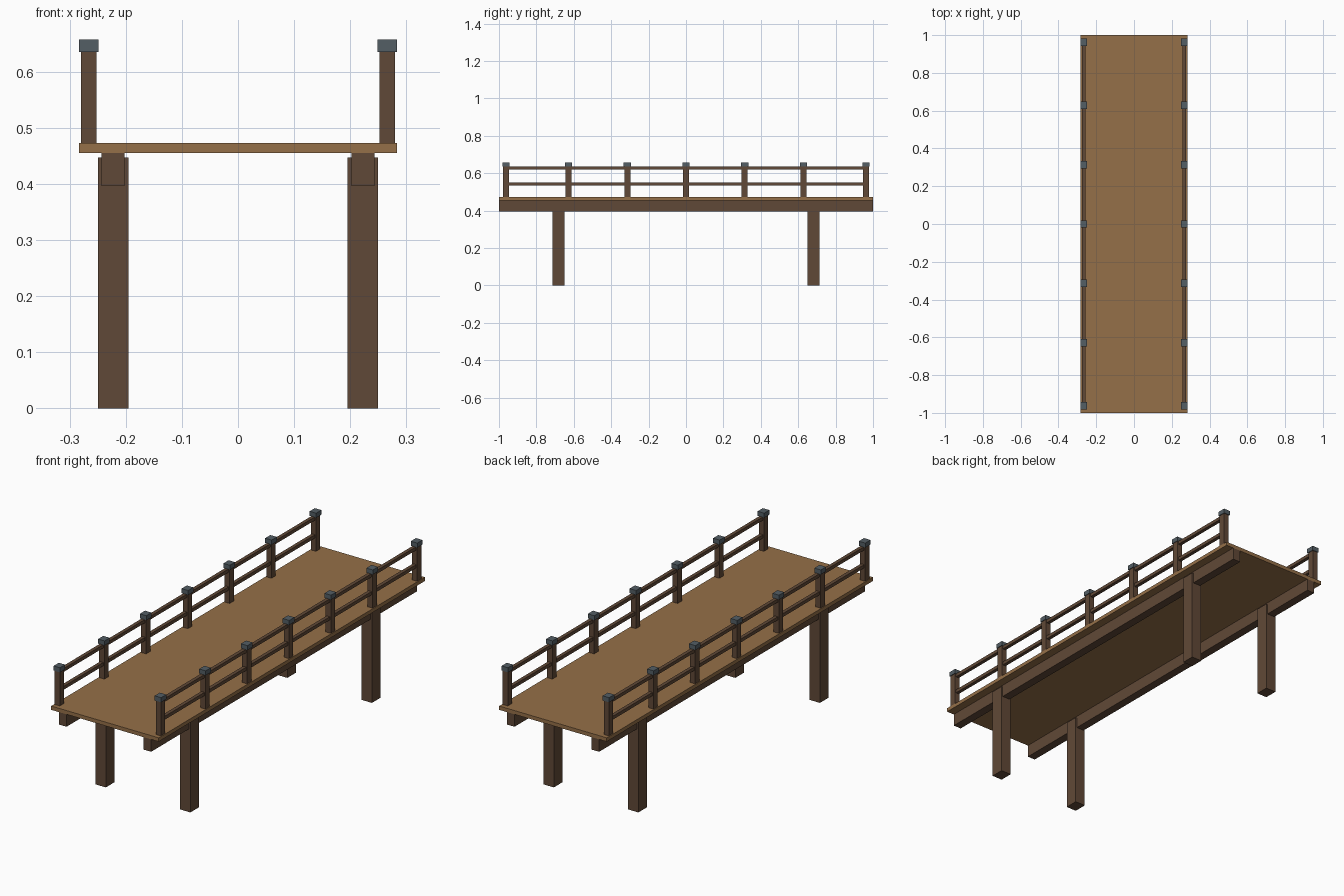
import bpy
import bmesh
from mathutils import Matrix, Vector

cube = bpy.data.objects.get("Cube")
if cube:
    bpy.data.objects.remove(cube, do_unlink=True)


def make_material(name, rgb):
    mat = bpy.data.materials.new(name)
    mat.use_nodes = True
    color = (*rgb, 1)
    mat.diffuse_color = color
    mat.node_tree.nodes["Principled BSDF"].inputs["Base Color"].default_value = color
    return mat


plank = make_material("light plank wood", (0.30, 0.16, 0.065))
timber = make_material("dark timber", (0.118, 0.066, 0.038))
slate = make_material("slate grey cap", (0.088, 0.112, 0.128))


def box(name, x, y, width, depth, bottom, top, mat):
    """Box centred on x, y, spanning bottom to top."""
    bm = bmesh.new()
    size = Matrix.Diagonal((width, depth, top - bottom, 1))
    bmesh.ops.create_cube(bm, size=1, matrix=size)
    mesh = bpy.data.meshes.new(name)
    bm.to_mesh(mesh)
    bm.free()
    mesh.materials.append(mat)
    obj = bpy.data.objects.new(name, mesh)
    obj.location = Vector((x, y, (bottom + top) / 2))
    bpy.context.collection.objects.link(obj)
    return obj


DECK_BOTTOM, DECK_TOP = 0.455, 0.473
POST_TOP, CAP_TOP = 0.635, 0.657
RAIL_X, SUPPORT_X = 0.266, 0.2225
POST_YS = (-0.9625, -0.628, -0.314, 0, 0.314, 0.628, 0.9625)

# Walkway
box("deck", 0, 0, 0.566, 2, DECK_BOTTOM, DECK_TOP, plank)

for side, sx in (("left", 1), ("right", -1)):
    # Beam and legs under the deck
    box(f"{side}_beam", sx * SUPPORT_X, 0, 0.041, 2, 0.396, DECK_BOTTOM, timber)
    for end, sy in (("front", -1), ("back", 1)):
        box(f"{end}_{side}_leg", sx * SUPPORT_X, sy * 0.682,
            0.054, 0.064, 0, 0.447, timber)

    # Railing posts with caps
    for i, y in enumerate(POST_YS, 1):
        box(f"{side}_post_{i}", sx * RAIL_X, y, 0.027, 0.032, DECK_TOP, POST_TOP, timber)
        box(f"{side}_post_cap_{i}", sx * RAIL_X, y, 0.034, 0.039, POST_TOP, CAP_TOP, slate)

    # Handrail and lower rail
    for name, z in (("handrail", 0.628), ("lower_rail", 0.543)):
        box(f"{side}_{name}", sx * RAIL_X, 0, 0.017, 2 * POST_YS[-1],
            z - 0.008, z + 0.008, timber)
